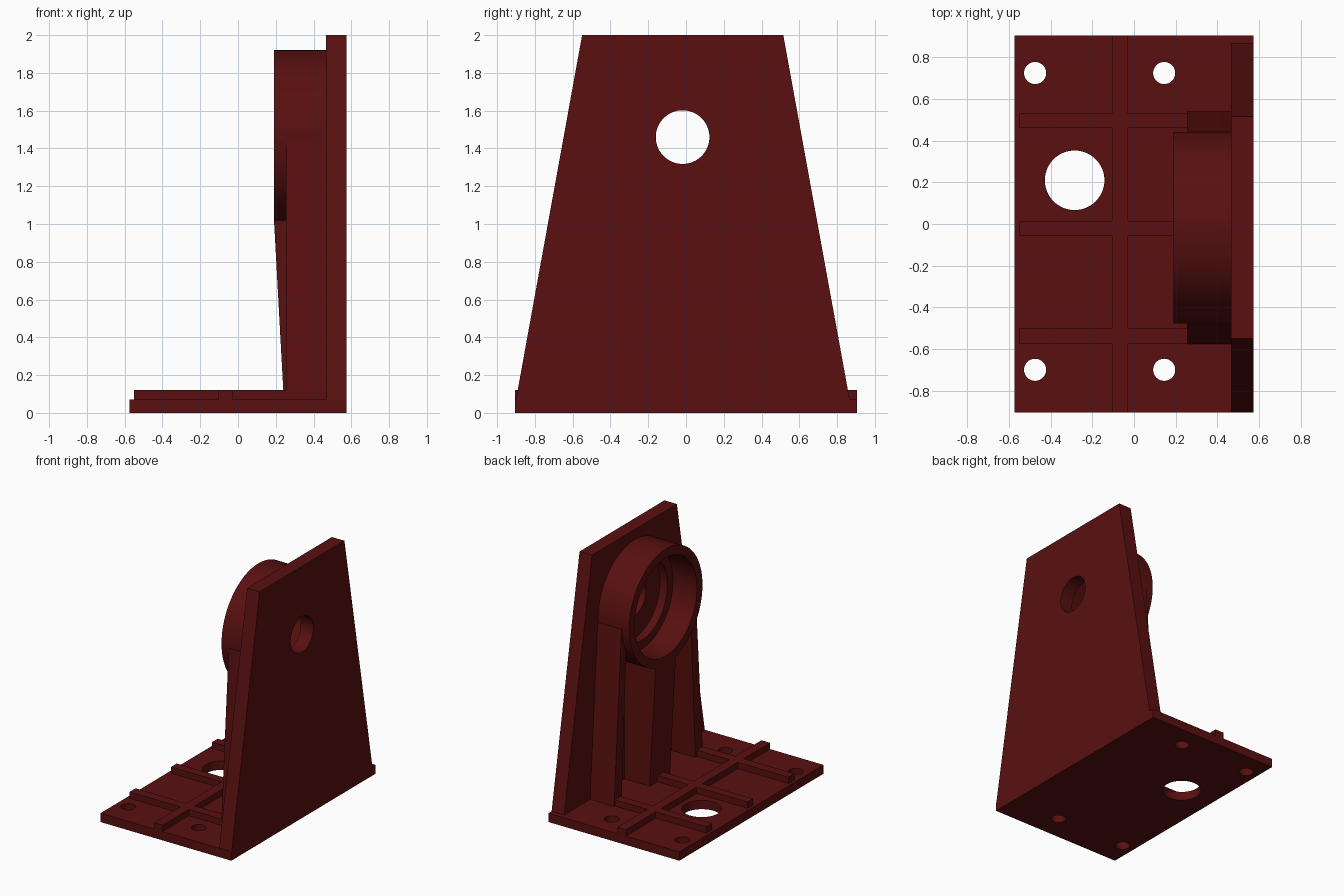
import bpy, bmesh, math
from mathutils import Vector, Matrix

if "Cube" in bpy.data.objects:
    bpy.data.objects.remove(bpy.data.objects["Cube"])

paint = bpy.data.materials.new("dark red paint")
paint.diffuse_color = (0.1, 0.005, 0.005, 1)
paint.use_nodes = True
paint.node_tree.nodes["Principled BSDF"].inputs["Base Color"].default_value = paint.diffuse_color

AXIS_Y, AXIS_Z = -0.018, 1.46      # bearing axis, running along x


def finish(name, bm, smooth=False):
    bmesh.ops.recalc_face_normals(bm, faces=bm.faces)
    me = bpy.data.meshes.new(name)
    bm.to_mesh(me)
    bm.free()
    me.materials.append(paint)
    ob = bpy.data.objects.new(name, me)
    bpy.context.collection.objects.link(ob)
    if smooth:
        smooth_edges(ob)
    return ob


def activate(ob):
    bpy.ops.object.select_all(action='DESELECT')
    ob.select_set(True)
    bpy.context.view_layer.objects.active = ob


def smooth_edges(ob):
    activate(ob)
    bpy.ops.object.shade_smooth_by_angle(angle=math.radians(30))


def prism(name, profile, offset):
    """Extrude a planar outline by an offset vector."""
    bm = bmesh.new()
    face = bm.faces.new([bm.verts.new(p) for p in profile])
    out = bmesh.ops.extrude_face_region(bm, geom=[face])
    bmesh.ops.translate(bm, vec=Vector(offset),
                        verts=[v for v in out["geom"] if isinstance(v, bmesh.types.BMVert)])
    # keep the starting cap so the solid is closed
    if not face.is_valid:
        bmesh.ops.holes_fill(bm, edges=bm.edges)
    return finish(name, bm)


def box(name, x0, x1, y0, y1, z0, z1):
    return prism(name, [(x0, y0, z0), (x1, y0, z0), (x1, y1, z0), (x0, y1, z0)], (0, 0, z1 - z0))


def drill(ob, holes, turn=Matrix()):
    """Cut round holes given as (centre, radius)."""
    bm = bmesh.new()
    for centre, r in holes:
        bmesh.ops.create_cone(bm, cap_ends=True, segments=64, radius1=r, radius2=r, depth=0.5,
                              matrix=Matrix.Translation(centre) @ turn)
    cutter = finish("hole_cutter", bm)
    cutter.hide_render = True
    mod = ob.modifiers.new("holes", 'BOOLEAN')
    mod.operation, mod.solver, mod.object = 'DIFFERENCE', 'EXACT', cutter
    activate(ob)
    bpy.ops.object.modifier_apply(modifier=mod.name)
    bpy.data.objects.remove(cutter)
    smooth_edges(ob)


# base plate with four bolt holes and one large hole
base = box("base_plate", -0.575, 0.575, -0.905, 0.905, 0, 0.07)
bolts = [((x, y, 0.05), 0.053) for x in (-0.475, 0.145) for y in (-0.70, 0.725)]
drill(base, bolts + [((-0.285, 0.21, 0.05), 0.143)])

# raised ribs on the base
box("long_base_rib", -0.105, -0.03, -0.905, 0.905, 0.06, 0.12)
for i, (y0, y1) in enumerate(((-0.575, -0.50), (-0.055, 0.015), (0.46, 0.53))):
    box(f"cross_base_rib_{i + 1}", -0.55, 0.47, y0, y1, 0.06, 0.12)

# tapered upright wall with shaft hole
wall = prism("upright_wall", [(0.465, -0.902, 0.06), (0.465, 0.868, 0.06),
                              (0.465, 0.515, 2), (0.465, -0.55, 2)], (0.11, 0, 0))
drill(wall, [((0.52, AXIS_Y, AXIS_Z), 0.142)], Matrix.Rotation(math.pi / 2, 4, 'Y'))

# stepped bearing housing, turned around the shaft axis
section = [(0.47, 0.46), (0.19, 0.46), (0.19, 0.39), (0.40, 0.39), (0.40, 0.32), (0.47, 0.32)]
bm = bmesh.new()
N = 96
rings = []
for k in range(N):
    a = 2 * math.pi * k / N
    rings.append([bm.verts.new((x, AXIS_Y + r * math.cos(a), AXIS_Z + r * math.sin(a)))
                  for x, r in section])
for k in range(N):
    a, b = rings[k], rings[(k + 1) % N]
    for j in range(len(section)):
        n = (j + 1) % len(section)
        bm.faces.new((a[j], a[n], b[n], b[j]))
finish("bearing_housing", bm, smooth=True)

# side ribs leaning outward below the housing
for name, side in (("left_wall_rib", 1), ("right_wall_rib", -1)):
    outline = [(0.463, 0.06), (0.558, 0.06), (0.463, 1.44), (0.395, 1.44)]
    prism(name, [(0.255, AXIS_Y + side * y, z) for y, z in outline], (0.215, 0, 0))

# central rib, thicker towards the housing
prism("centre_wall_rib", [(0.243, -0.145, 0.06), (0.47, -0.145, 0.06),
                          (0.47, -0.145, 1.03), (0.19, -0.145, 1.03)], (0, 0.255, 0))
